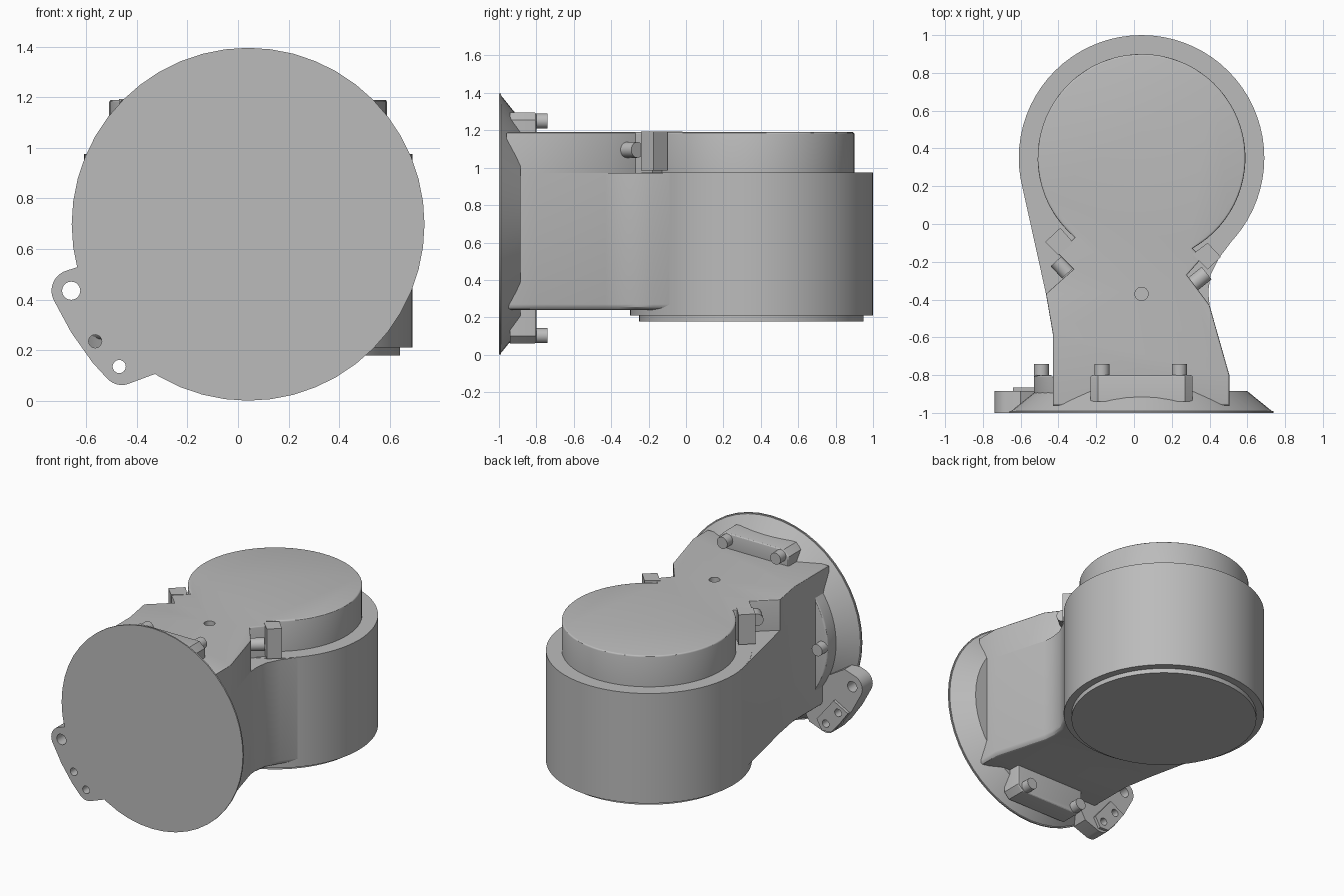
import bpy
import bmesh
from math import radians, cos, sin
from mathutils import Vector

if "Cube" in bpy.data.objects:
    bpy.data.objects.remove(bpy.data.objects["Cube"], do_unlink=True)

grey = bpy.data.materials.new("cast_grey")
grey.use_nodes = True
grey.diffuse_color = (0.5, 0.5, 0.5, 1)
grey.node_tree.nodes["Principled BSDF"].inputs["Base Color"].default_value = (0.5, 0.5, 0.5, 1)

CX = 0.04      # shared axis of drum, arm and flange
DRUM_Y = 0.35
FLANGE_Z = 0.698


def finish(bm, name):
    bmesh.ops.recalc_face_normals(bm, faces=bm.faces)
    mesh = bpy.data.meshes.new(name)
    bm.to_mesh(mesh)
    bm.free()
    mesh.materials.append(grey)
    obj = bpy.data.objects.new(name, mesh)
    bpy.context.collection.objects.link(obj)
    return obj


def prism(name, points, low, high, axis="z", bevel_at=None, width=0.02):
    """Extrude an outline along z or y, optionally rounding one rim."""
    bm = bmesh.new()
    place = (lambda u, v, w: (u, v, w)) if axis == "z" else (lambda u, v, w: (u, w, v))
    rings = [[bm.verts.new(place(u, v, w)) for u, v in points] for w in (low, high)]
    caps = [bm.faces.new(ring) for ring in rings]
    count = len(points)
    for i in range(count):
        j = (i + 1) % count
        bm.faces.new((rings[0][i], rings[0][j], rings[1][j], rings[1][i]))
    bmesh.ops.recalc_face_normals(bm, faces=bm.faces)
    if bevel_at is not None:
        bmesh.ops.bevel(bm, geom=list(caps[bevel_at].edges), offset=width,
                        segments=3, profile=0.5, affect="EDGES")
    return finish(bm, name)


def rod(name, start, end, r1, r2=None, sides=32):
    """Cylinder or cone between two points."""
    start, end = Vector(start), Vector(end)
    bm = bmesh.new()
    bmesh.ops.create_cone(bm, cap_ends=True, segments=sides, radius1=r1,
                          radius2=r1 if r2 is None else r2, depth=(end - start).length)
    turn = (end - start).to_track_quat("Z", "Y").to_matrix().to_4x4()
    turn.translation = (start + end) / 2
    bm.transform(turn)
    return finish(bm, name)


def arc(cx, cy, r, a0, a1, steps):
    angles = [radians(a0 + (a1 - a0) * i / steps) for i in range(steps + 1)]
    return [(cx + r * cos(a), cy + r * sin(a)) for a in angles]


def cut(target, cutter):
    cutter.hide_render = True
    mod = target.modifiers.new("hole", "BOOLEAN")
    mod.operation = "DIFFERENCE"
    mod.solver = "EXACT"
    mod.object = cutter
    with bpy.context.temp_override(object=target, active_object=target):
        bpy.ops.object.modifier_apply(modifier=mod.name)
    bpy.data.objects.remove(cutter, do_unlink=True)


# Main drum and its bottom cover
rod("drum", (CX, DRUM_Y, 0.21), (CX, DRUM_Y, 0.975), 0.65, sides=72)
rod("bottom_cover", (CX, DRUM_Y, 0.178), (CX, DRUM_Y, 0.25), 0.60, sides=72)

# Lower arm, blending into the drum
arm_right = [(0.505, -0.96), (0.505, -0.8), (0.40, -0.43)]
arm_left = [(-0.466, -0.37), (-0.43, -0.58), (-0.43, -0.96)]
neck = [(0.393, -0.36), (0.405, -0.27), (0.45, -0.18), (0.52, -0.088)]
prism("lower_arm", arm_right + neck + [(0.3, 0.2), (-0.3, 0.3), (-0.603, 0.25)] + arm_left,
      0.24, 0.973, bevel_at=0, width=0.03)

# Upper arm with side notches and the raised drum top in one outline
upper = prism("upper_arm_and_drum_top",
              arm_right + [(0.28, -0.27), (0.36, -0.18)]
              + arc(CX, DRUM_Y, 0.55, -60.6, 230, 60)
              + [(-0.40, -0.16), (-0.32, -0.24)] + arm_left,
              0.97, 1.19, bevel_at=1, width=0.01)
cut(upper, rod("hole_cutter", (CX, -0.37, 1.12), (CX, -0.37, 1.3), 0.035))

# Clamp blocks and screws in the notches
prism("right_clamp_block", [(-0.47, -0.095), (-0.39, -0.02), (-0.32, -0.10), (-0.40, -0.165)], 0.985, 1.193)
prism("left_clamp_block", [(0.46, -0.175), (0.39, -0.10), (0.31, -0.16), (0.39, -0.24)], 0.985, 1.193)
rod("right_clamp_screw", (-0.35, -0.26, 1.095), (-0.41, -0.195, 1.095), 0.042)
rod("left_clamp_screw", (0.31, -0.32, 1.095), (0.385, -0.26, 1.095), 0.042)

# Round flange with a conical back
rod("flange_lip", (CX, -1, FLANGE_Z), (CX, -0.99, FLANGE_Z), FLANGE_Z, sides=48)
rod("flange_cone", (CX, -0.99, FLANGE_Z), (CX, -0.885, FLANGE_Z), 0.69, 0.56, sides=48)

# Bolt lugs above and below the arm, each with two bolts
for name, inner, outer, bolt_z in (("top", 1.15, 1.295, 1.25), ("bottom", 0.28, 0.06, 0.102)):
    step = 0.04 if outer > inner else -0.04
    outline = [(-0.23, inner), (-0.23, outer - step), (-0.19, outer),
               (0.27, outer), (0.31, outer - step), (0.31, inner)]
    prism(name + "_lug", outline, -0.94, -0.80, "y", bevel_at=1, width=0.012)
    for side, x in (("right", -0.17), ("left", 0.24)):
        rod(f"{name}_{side}_bolt", (x, -0.82, bolt_z), (x, -0.74, bolt_z), 0.04)

# Side lug: a slice of a disc, with one bolt
prism("side_lug", arc(CX, FLANGE_Z, 0.57, 145.5, 214.5, 16), -0.95, -0.80, "y", bevel_at=1, width=0.012)
rod("side_bolt", (-0.49, -0.82, FLANGE_Z), (-0.49, -0.74, FLANGE_Z), 0.04)

# Drilled ear on the lower rim
ear_outline = ([(-0.40, 0.42), (-0.60, 0.54)] + arc(-0.655, 0.435, 0.083, 105, 205, 8)
               + [(-0.66, 0.27), (-0.575, 0.15)] + arc(-0.46, 0.14, 0.078, 220, 290, 6)
               + [(-0.33, 0.105), (-0.24, 0.26)])
ear = prism("ear", ear_outline, -1, -0.885, "y")
pad = prism("ear_pad", [(-0.64, 0.25), (-0.575, 0.16), (-0.51, 0.085), (-0.44, 0.08),
                        (-0.40, 0.15), (-0.53, 0.31)], -0.90, -0.865, "y")
for x, z, r, front in ((-0.66, 0.435, 0.036, -1.1), (-0.47, 0.135, 0.026, -1.1), (-0.565, 0.235, 0.026, -1.1)):
    for part in (ear, pad):
        cut(part, rod("hole_cutter", (x, front, z), (x, -0.8, z), r, sides=24))

# Smooth the round walls and keep the rims crisp
bpy.ops.object.select_all(action="DESELECT")
for obj in bpy.context.collection.objects:
    if obj.type == "MESH":
        obj.select_set(True)
        bpy.context.view_layer.objects.active = obj
bpy.ops.object.shade_smooth_by_angle(angle=radians(30))
